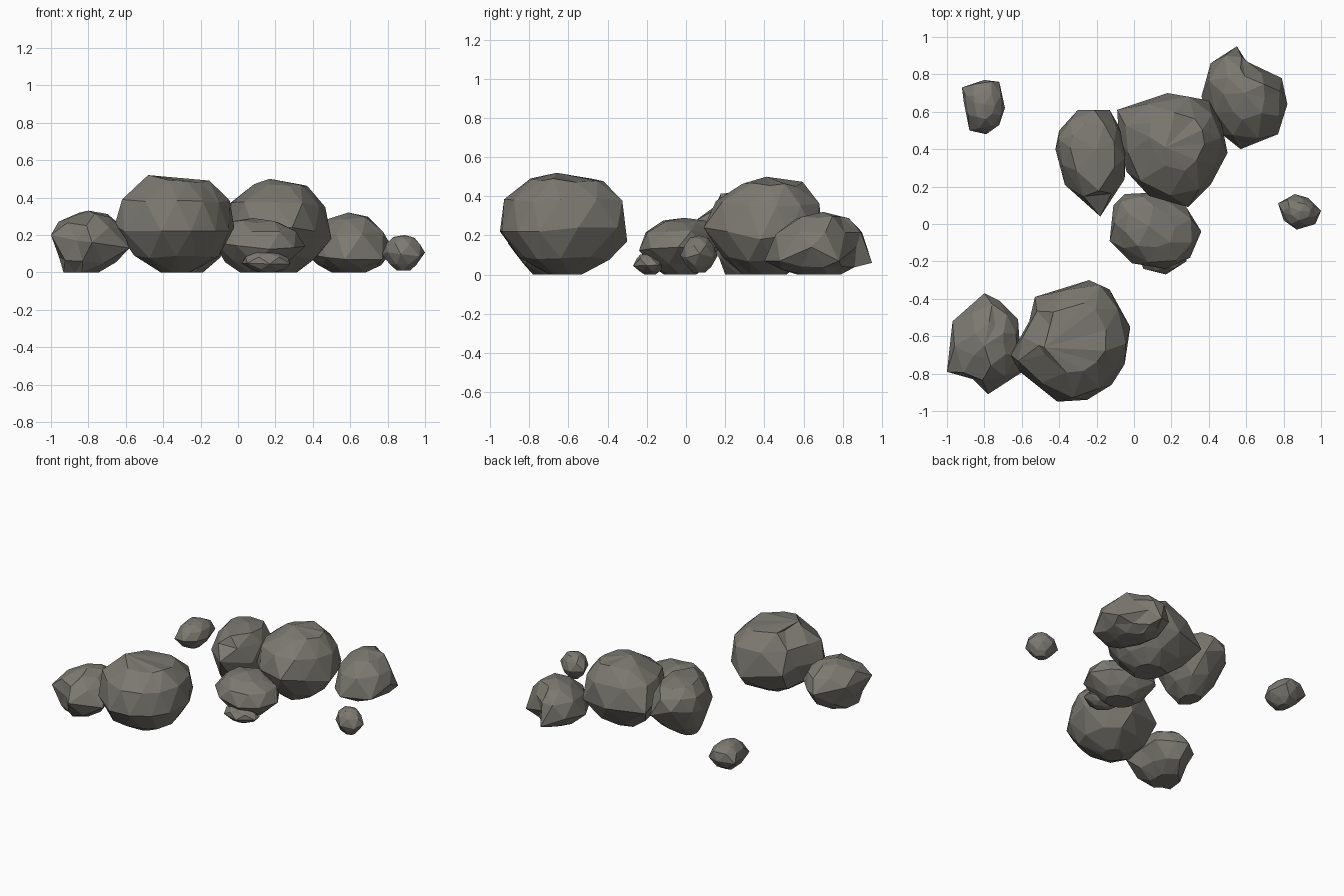
import bpy, bmesh, random
from mathutils import Vector

if "Cube" in bpy.data.objects:
    bpy.data.objects.remove(bpy.data.objects["Cube"])

stone = bpy.data.materials.new("warm_grey_stone")
stone.use_nodes = True
stone.diffuse_color = (0.2, 0.19, 0.165, 1)
stone.node_tree.nodes["Principled BSDF"].inputs["Base Color"].default_value = stone.diffuse_color


def rock(name, outline, peak, height, seed, bottom=0.0, foot=None, shoulder=None,
         sole=0.32, belly=0.75, chest=0.91, crown=0.5):
    """Chiselled boulder: outline is its widest ring, a third value fixes a corner's height."""
    rng = random.Random(seed)
    points = [Vector(p[:2]) for p in outline]
    count = len(points)
    centre = sum(points, Vector((0, 0))) / count
    base = Vector(foot) if foot else centre
    upper = Vector(shoulder or peak)
    girth = [p[2] if len(p) > 2 else bottom + (height - bottom) * rng.uniform(0.4, 0.52)
             for p in outline]
    bm = bmesh.new()

    # Ring centre, width, share of the way from the girth down or up, staggered half a step
    levels = [(base, sole, -1, False), (centre.lerp(base, 0.35), belly, -0.63, True),
              (centre, 1, 0, False), (centre.lerp(upper, 0.25), chest, 0.53, True),
              (centre.lerp(upper, 0.8), crown, 0.87, False)]
    rings = []
    for middle, width, share, staggered in levels:
        ring = []
        for i, point in enumerate(points):
            j = (i + 1) % count
            spot = (point + points[j]) / 2 if staggered else point
            level = (girth[i] + girth[j]) / 2 if staggered else girth[i]
            rough = rng.uniform(0.95, 1.05) if abs(share) not in (0, 1) else 1
            climb = share * rough
            z = level + (height - level if climb > 0 else level - bottom) * climb
            xy = middle + (spot - centre) * width * rough
            ring.append(bm.verts.new((xy.x, xy.y, z)))
        rings.append(ring)

    # Triangular facets between neighbouring rings
    for k in range(len(rings) - 1):
        low, high = rings[k], rings[k + 1]
        for i in range(count):
            j = (i + 1) % count
            if levels[k][3]:
                bm.faces.new((low[i], high[j], high[i]))
                bm.faces.new((low[i], low[j], high[j]))
            else:
                bm.faces.new((low[i], low[j], high[i]))
                bm.faces.new((low[j], high[j], high[i]))

    # Flat foot and faceted crown
    bm.faces.new(rings[0])
    top = bm.verts.new((*peak, height))
    for i in range(count):
        bm.faces.new((rings[-1][i], rings[-1][(i + 1) % count], top))
    bmesh.ops.recalc_face_normals(bm, faces=bm.faces)
    mesh = bpy.data.meshes.new(name)
    bm.to_mesh(mesh)
    bm.free()
    mesh.materials.append(stone)
    bpy.context.collection.objects.link(bpy.data.objects.new(name, mesh))


# Front pair
rock("large_front_boulder",
     [(-.53, -.39, .22), (-.24, -.3, .17), (-.13, -.35, .24), (-.02, -.55, .24),
      (-.05, -.75, .22), (-.12, -.86, .22), (-.25, -.94, .22), (-.41, -.95, .22),
      (-.61, -.79, .22), (-.66, -.7, .25), (-.56, -.52, .25)],
     (-.48, -.66), .52, 3, foot=(-.33, -.62), shoulder=(-.31, -.61),
     sole=.25, belly=.76, chest=.94, crown=.56)
rock("front_right_boulder",
     [(-.8, -.37), (-.72, -.41), (-.62, -.51, .18), (-.61, -.65), (-.58, -.78, .13),
      (-.78, -.91, .16), (-.86, -.83), (-1, -.79, .2), (-.97, -.52, .2)],
     (-.8, -.65), .33, 5, foot=(-.83, -.66), shoulder=(-.76, -.64), sole=.45, belly=.8,
     chest=.87, crown=.42)

# Central cluster
rock("large_central_boulder",
     [(-.09, .61, .2), (.18, .7, .2), (.4, .66, .2), (.47, .53, .2), (.5, .38, .18),
      (.41, .21, .22), (.29, .09, .24), (.08, .15, .24), (-.04, .28), (-.08, .45)],
     (.17, .41), .5, 8, shoulder=(.24, .45), sole=.36, chest=.93)
rock("tall_side_boulder",
     [(-.3, .61, .27), (-.13, .61, .2), (-.04, .45, .22), (-.05, .24, .22), (-.18, .04, .27),
      (-.37, .21, .25), (-.42, .4, .24), (-.4, .5, .25)],
     (-.2, .4), .43, 13, foot=(-.25, .31), shoulder=(-.22, .4), chest=.95, crown=.62)
rock("low_central_boulder",
     [(-.05, .16), (.14, .17), (.28, .09), (.36, -.04, .14), (.3, -.18), (.17, -.24),
      (-.01, -.21), (-.13, -.09, .16), (-.11, .1)],
     (.08, -.01), .29, 21, sole=.4, crown=.54)
rock("small_foot_stone",
     [(.02, -.15), (.15, -.1), (.28, -.14), (.28, -.2), (.17, -.27), (.05, -.24)],
     (.15, -.19), .11, 4)
rock("back_left_boulder",
     [(.55, .95, .06), (.6, .87, .14), (.79, .78, .07), (.82, .64, .14), (.77, .48, .07),
      (.57, .4, .07), (.47, .48, .08), (.36, .68, .1), (.41, .86, .12)],
     (.59, .7), .32, 7, sole=.4, belly=.8)

# Loose stones
rock("left_loose_stone",
     [(.77, .11), (.86, .16), (.93, .14), (1, .07), (.97, 0), (.87, -.03), (.8, .02)],
     (.89, .07), .2, 9, .01)
rock("back_right_loose_stone",
     [(-.92, .73), (-.8, .77), (-.72, .76), (-.69, .62), (-.72, .53), (-.79, .48),
      (-.88, .5), (-.91, .65)],
     (-.8, .64), .2, 11)
